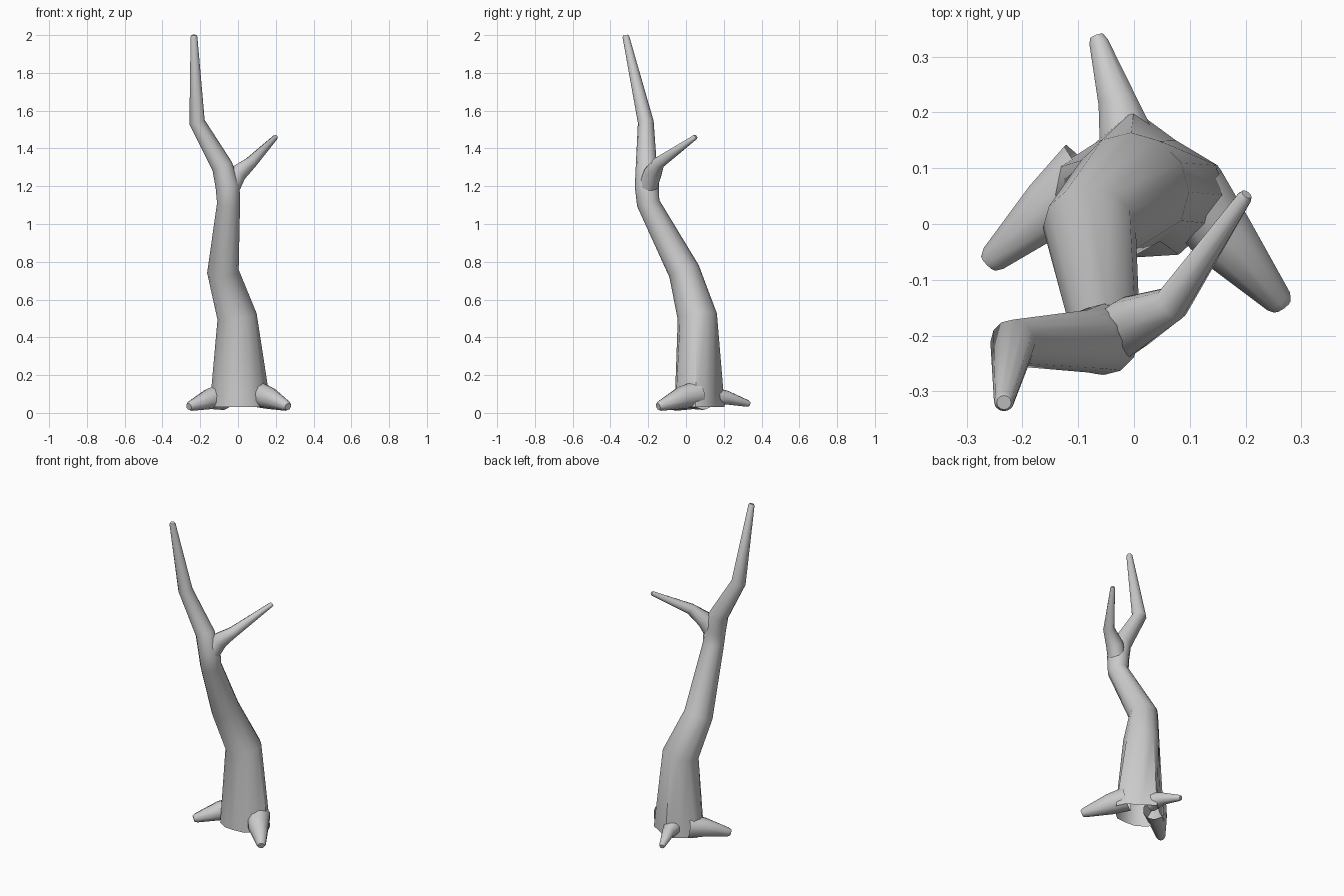
import bpy, bmesh, math
from mathutils import Vector

if "Cube" in bpy.data.objects:
    bpy.data.objects.remove(bpy.data.objects["Cube"])


def limb(name, path, sides, ref, base=None, cap=True):
    """Skin rings of (x, y, z, radius) into a tapering tube, optionally from a custom base outline."""
    bm = bmesh.new()
    pts = [Vector(p[:3]) for p in path]
    rings = []
    for i, p in enumerate(pts):
        n = Vector((0, 0, 0))
        if i > 0:
            n += (p - pts[i - 1]).normalized()
        if i < len(pts) - 1:
            n += (pts[i + 1] - p).normalized()
        n.normalize()
        u = (ref - n * ref.dot(n)).normalized()
        v = n.cross(u)
        if i == 0 and base:
            ring = [bm.verts.new((x, y, p.z)) for x, y in base]
        else:
            ring = []
            for k in range(sides):
                a = 2 * math.pi * k / sides
                ring.append(bm.verts.new(p + path[i][3] * (u * math.cos(a) + v * math.sin(a))))
        rings.append(ring)
    for a, b in zip(rings, rings[1:]):
        for k in range(sides):
            j = (k + 1) % sides
            bm.faces.new((a[k], a[j], b[j], b[k]))
    if cap:
        bm.faces.new(rings[-1])
    mesh = bpy.data.meshes.new(name)
    bm.to_mesh(mesh)
    bm.free()
    obj = bpy.data.objects.new(name, mesh)
    bpy.context.collection.objects.link(obj)
    bpy.ops.object.select_all(action='DESELECT')
    obj.select_set(True)
    bpy.context.view_layer.objects.active = obj
    bpy.ops.object.shade_smooth_by_angle(angle=math.radians(40))
    return obj


X, Z = Vector((1, 0, 0)), Vector((0, 0, 1))

# Trunk with a lobed, open foot, leaning into the main branch
foot = [(.175, .05), (.15, .105), (.075, .15), (0, .205), (-.07, .145), (-.14, .1),
        (-.15, .05), (-.11, -.02), (-.05, -.055), (0, -.06), (.08, -.055), (.14, 0)]
limb("trunk", [(0.01, .07, .03, .15), (-.005, .06, .51, .105), (-.08, -.01, .75, .084),
               (-.05, -.2, 1.11, .061), (-.055, -.207, 1.2, .064), (-.083, -.21, 1.305, .056),
               (-.217, -.213, 1.54, .042), (-.233, -.318, 1.99, .018), (-.233, -.32, 2.0, .013)],
     12, X, foot)

# Side branch
limb("side_branch", [(-.05, -.21, 1.17, .05), (-.005, -.178, 1.265, .05),
                     (.068, -.143, 1.325, .033), (.197, .046, 1.458, .014),
                     (.202, .053, 1.463, .010)], 10, Z)

# Three roots
limb("left_root", [(-.08, .09, .085, .07), (-.15, .03, .075, .056),
                   (-.25, -.06, .037, .027), (-.26, -.07, .033, .019)], 10, Z)
limb("right_root", [(.1, .06, .1, .07), (.16, -.025, .08, .06),
                    (.258, -.137, .037, .027), (.265, -.147, .033, .019)], 10, Z)
limb("back_root", [(-.01, .14, .085, .055), (-.03, .22, .08, .036),
                   (-.063, .325, .05, .018), (-.067, .336, .047, .013)], 10, Z)
